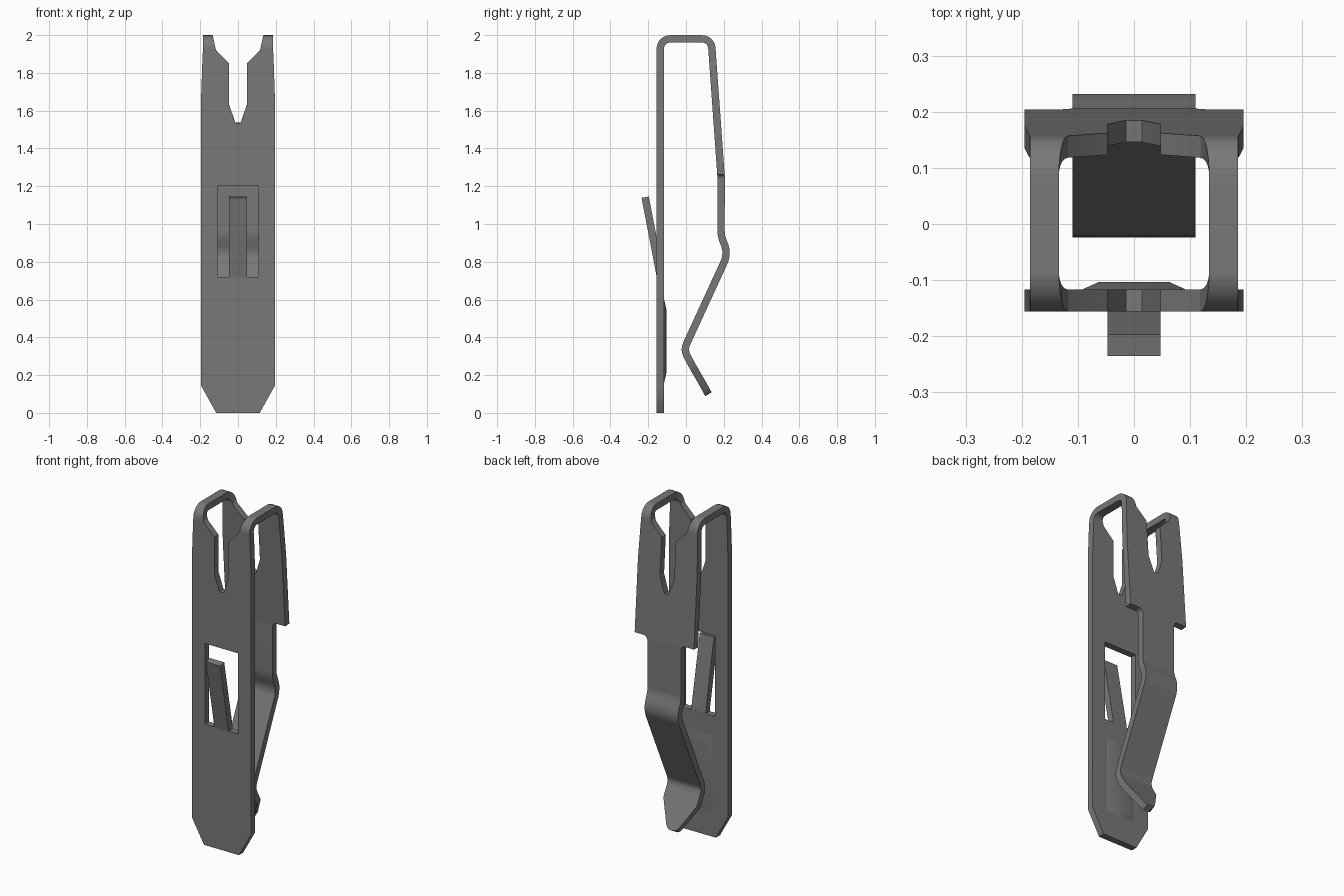
import bpy, bmesh, math
from mathutils import Vector

if "Cube" in bpy.data.objects:
    bpy.data.objects.remove(bpy.data.objects["Cube"])

T = 0.039  # sheet thickness

steel = bpy.data.materials.new("dark grey steel")
steel.use_nodes = True
steel.diffuse_color = (0.19, 0.19, 0.19, 1)
steel.node_tree.nodes["Principled BSDF"].inputs["Base Color"].default_value = (0.19, 0.19, 0.19, 1)


def finish(name, bm):
    mesh = bpy.data.meshes.new(name)
    bm.to_mesh(mesh)
    bm.free()
    obj = bpy.data.objects.new(name, mesh)
    bpy.context.collection.objects.link(obj)
    mesh.materials.append(steel)
    bpy.ops.object.select_all(action='DESELECT')
    obj.select_set(True)
    bpy.context.view_layer.objects.active = obj
    bpy.ops.object.shade_smooth_by_angle(angle=math.radians(32))
    mod = obj.modifiers.new("flat_normals", 'WEIGHTED_NORMAL')
    mod.keep_sharp = True
    return obj


def offsets(path):
    """Mitred half-thickness offset for each point of a (y, z) path."""
    out = []
    for i, p in enumerate(path):
        before = [q for q in path[:i] if (q - p).length > 1e-5]
        after = [q for q in path[i + 1:] if (q - p).length > 1e-5]
        d0 = (p - before[-1]).normalized() if before else None
        d1 = (after[0] - p).normalized() if after else d0
        d0 = d0 or d1
        t = (d0 + d1).normalized()
        out.append(Vector((-t.y, t.x)) * (T / 2 / max(t.dot(d1), 0.5)))
    return out


def strip(name, stations):
    """Bent sheet from stations (y, z, inner half width, outer half width)."""
    path = [Vector(s[:2]) for s in stations]
    offs = offsets(path)
    bm = bmesh.new()
    for side in (1, -1):
        rings = []
        for p, n, (_, _, a, b) in zip(path, offs, stations):
            ring = [(a, p + n), (b, p + n), (b, p - n), (a, p - n)]
            rings.append([bm.verts.new((side * x, q.x, q.y)) for x, q in ring])
        faces = [rings[0][::-1], rings[-1]]
        for i in range(len(rings) - 1):
            r0, r1 = rings[i], rings[i + 1]
            flat = (path[i] - path[i + 1]).length < 1e-5
            for j in range(4):
                k = (j + 1) % 4
                if j == 3 and stations[i][2] == stations[i + 1][2] == 0:
                    continue  # open centre line between the mirrored halves
                if flat and (j in (0, 2) or (r0[j].co - r1[j].co).length < 1e-5):
                    continue
                faces.append([r0[j], r0[k], r1[k], r1[j]])
        for f in faces:
            bm.faces.new(f if side == 1 else f[::-1])
    bmesh.ops.remove_doubles(bm, verts=bm.verts, dist=1e-5)
    return finish(name, bm)


FY = -0.136  # centre of the front plate


def back_y(z):
    return 0.137 + (1.93 - z) * 0.0716


# Front plate with chamfered foot, window and forked slot
st = [(FY, z, a, b) for z, a, b in (
    (0, 0, 0.115), (0.143, 0, 0.195),
    (0.72, 0, 0.195), (0.72, 0.108, 0.195), (1.2, 0.108, 0.195), (1.2, 0, 0.195),
    (1.535, 0, 0.195), (1.535, 0.014, 0.195), (1.63, 0.047, 0.195), (1.68, 0.047, 0.195),
    (1.85, 0.047, 0.189), (1.918, 0.116, 0.186))]

# Rounded bends over the top
R = 0.052
for cy, start in ((FY + R, 180), (0.137 - R, 90)):
    for i in range(7):
        ang = math.radians(start - i * (90 if start == 180 else 86) / 6)
        h = math.sin(ang)
        st.append((cy + R * math.cos(ang), 1.93 + (0.05 * h), 0.119 + 0.015 * h, 0.185))

# Back leg with the same slot, then shoulders down to a narrow tongue
st += [(back_y(z), z, a, b) for z, a, b in (
    (1.918, 0.116, 0.186), (1.85, 0.047, 0.189), (1.68, 0.047, 0.195), (1.63, 0.047, 0.195),
    (1.535, 0.014, 0.195), (1.535, 0, 0.195),
    (1.262, 0, 0.195), (1.262, 0, 0.132), (1.255, 0, 0.119), (1.24, 0, 0.11))]

# Sprung tongue: outward bulge, inward grip bend and flared tip
st += [(y, z, 0, b) for y, z, b in (
    (0.185, 0.965, 0.11), (0.188, 0.935, 0.11), (0.196, 0.91, 0.11), (0.206, 0.885, 0.11),
    (0.212, 0.86, 0.11), (0.212, 0.835, 0.11), (0.205, 0.805, 0.11),
    (0.006, 0.372, 0.11), (-0.002, 0.35, 0.11), (-0.004, 0.333, 0.11), (0, 0.315, 0.11),
    (0.007, 0.298, 0.11), (0.039, 0.24, 0.11), (0.105, 0.125, 0.045),
    (0.113, 0.109, 0.034), (0.119, 0.099, 0.018))]
strip("clip_body", st)

# Locking tab bent out of the window
strip("locking_tab", [(FY, 0.715, 0, 0.047), (FY - 0.004, 0.745, 0, 0.047),
                      (-0.216, 1.142, 0, 0.047)])

# Raised pad on the inner face of the front plate
bm = bmesh.new()
bmesh.ops.create_cube(bm, size=2)
for v in bm.verts:
    top = v.co.y > 0
    hx, hz = (0.062, 0.164) if top else (0.095, 0.231)
    v.co = (v.co.x * hx, -0.103 if top else -0.118, 0.38 + v.co.z * hz)
finish("raised_pad", bm)
